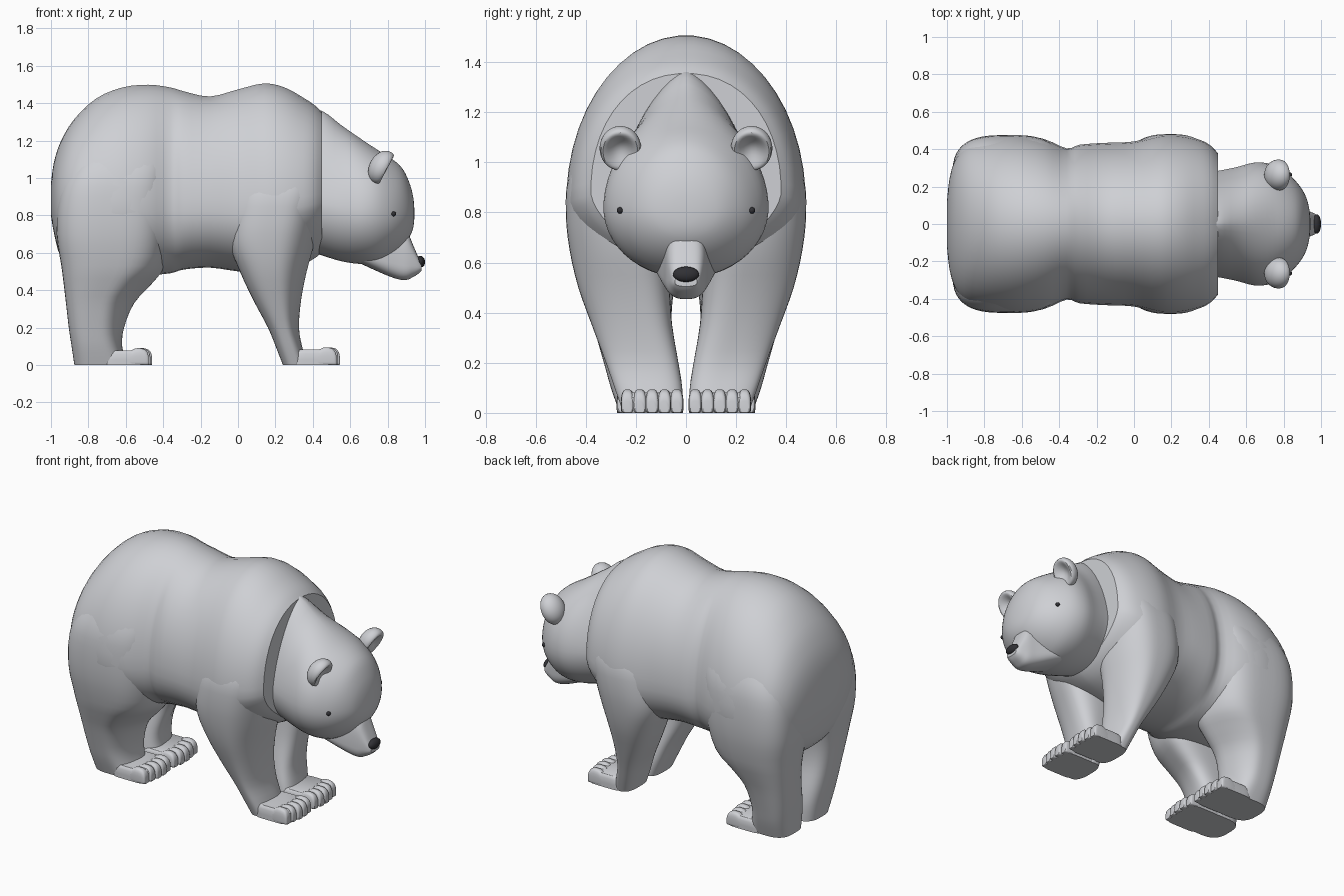
import bpy, bmesh, math
from mathutils import Matrix

if "Cube" in bpy.data.objects:
    bpy.data.objects.remove(bpy.data.objects["Cube"])


def material(name, rgb):
    m = bpy.data.materials.new(name)
    m.diffuse_color = (*rgb, 1)
    m.use_nodes = True
    m.node_tree.nodes["Principled BSDF"].inputs["Base Color"].default_value = m.diffuse_color
    return m


GREY = material("pale_grey", (0.62, 0.63, 0.66))
DARK = material("near_black", (0.03, 0.03, 0.035))


def finish(bm, name, mat, mirror=False, angle=35):
    bmesh.ops.recalc_face_normals(bm, faces=bm.faces[:])
    me = bpy.data.meshes.new(name)
    bm.to_mesh(me)
    bm.free()
    me.materials.append(mat)
    ob = bpy.data.objects.new(name, me)
    bpy.context.collection.objects.link(ob)
    if mirror:
        mod = ob.modifiers.new("mirror", 'MIRROR')
        mod.use_axis = (False, True, False)
        mod.use_mirror_merge = False
    bpy.ops.object.select_all(action='DESELECT')
    bpy.context.view_layer.objects.active = ob
    ob.select_set(True)
    bpy.ops.object.shade_smooth_by_angle(angle=math.radians(angle))
    return ob


def refine(rows, k):
    """Catmull-Rom subdivision of the section table."""
    out = []
    for i in range(len(rows) - 1):
        p = [rows[max(i - 1, 0)], rows[i], rows[i + 1], rows[min(i + 2, len(rows) - 1)]]
        for j in range(k):
            t = j / k
            out.append([0.5 * (2 * b + (c - a) * t + (2 * a - 5 * b + 4 * c - d) * t * t
                               + (3 * b - a - 3 * c + d) * t ** 3) for a, b, c, d in zip(*p)])
    return out + [list(rows[-1])]


def power(v, n):
    return math.copysign(abs(v) ** (2 / n), v)


def ring_x(row, n_low, yc, a):
    """Cross-section facing x: bottom, top, widest height, half width, upper roundness."""
    x, zb, zt, zc, hw, n = row
    s, c = math.sin(a), math.cos(a)
    if s <= 0:
        n = n_low(x) if callable(n_low) else n_low
    return x, yc + hw * power(c, n), zc + ((zt - zc) if s > 0 else (zc - zb)) * power(s, n)


def ring_z(row, n, _, a):
    """Horizontal cross-section: x range, y range, slant of the outer front corner."""
    z, x0, x1, y0, y1, cut = row
    px, py = power(math.cos(a), n), power(math.sin(a), n)
    u, w = (1 + py) / 2, (1 + px) / 2
    return x0 + (x1 - x0) * w - cut * w * w * u ** 1.5, y0 + (y1 - y0) * u, z


def skin(bm, ring, rows, n, yc=0, k=3, seg=48):
    loops = [[bm.verts.new(ring(r, n, yc, 2 * math.pi * (i + 0.5) / seg)) for i in range(seg)]
             for r in refine(rows, k)]
    for a, b in zip(loops, loops[1:]):
        for i in range(seg):
            j = (i + 1) % seg
            bm.faces.new((a[i], a[j], b[j], b[i]))
    bm.faces.new(loops[0])
    bm.faces.new(loops[-1])


def loft(name, ring, rows, n, mirror=False, k=3):
    bm = bmesh.new()
    skin(bm, ring, rows, n, k=k)
    return finish(bm, name, GREY, mirror)


# Belly is round at the rump and narrows to a keel at the chest
def belly(x):
    t = min(max((x - .05) / .35, 0), 1)
    return 2.2 - .6 * t


# Torso with rump, waist dip and shoulder hump, cut flat at the front
loft("torso", ring_x, [
    (-1.0, .80, .97, .89, .12, 2), (-.985, .71, 1.08, .88, .25, 2),
    (-.95, .58, 1.19, .87, .355, 2), (-.88, .50, 1.31, .86, .43, 2),
    (-.76, .48, 1.425, .85, .465, 2), (-.62, .48, 1.485, .85, .477, 2),
    (-.48, .48, 1.50, .85, .455, 2), (-.36, .49, 1.485, .86, .405, 2),
    (-.29, .51, 1.465, .85, .425, 2), (-.15, .52, 1.437, .85, .435, 2),
    (0, .50, 1.475, .84, .442, 2), (.14, .49, 1.507, .84, .475, 2),
    (.25, .51, 1.485, .85, .475, 2), (.35, .54, 1.43, .86, .452, 2.05),
    (.41, .57, 1.39, .87, .42, 2.1), (.448, .60, 1.355, .88, .38, 2.15)], belly)

# Hind legs and haunches
loft("hind_leg", ring_z, [
    (0, -.875, -.59, .012, .265, .02), (.1, -.89, -.61, .015, .30, .04),
    (.2, -.905, -.595, .03, .328, .07), (.33, -.92, -.535, .055, .366, .11),
    (.43, -.932, -.44, .055, .402, .13), (.53, -.945, -.37, .04, .435, .10),
    (.7, -.97, -.355, .01, .468, .06), (.9, -.96, -.35, .01, .474, .04),
    (1.05, -.90, -.355, .04, .448, .02), (1.25, -.74, -.38, .12, .355, 0)], 3.1, True)

# Front legs and shoulders
loft("front_leg", ring_z, [
    (0, .24, .37, .012, .25, .01), (.09, .205, .35, .014, .282, .02),
    (.2, .16, .335, .03, .32, .04), (.35, .08, .352, .055, .376, .065),
    (.5, .01, .387, .065, .43, .09), (.65, -.045, .43, .07, .465, .10),
    (.8, -.035, .445, .08, .480, .075), (.95, 0, .445, .1, .466, .035),
    (1.15, .1, .425, .15, .37, .01)], 2.8, True)


# Flat-soled paws with a row of narrow toes
def paw(name, heel, tip, y0, y1, top):
    bm = bmesh.new()
    skin(bm, ring_z, [(0, heel, tip - .025, y0, y1, 0), (top * .75, heel, tip - .025, y0, y1, 0),
                      (top, heel + .03, tip - .05, y0 + .012, y1 - .012, 0)], 6, k=2)
    count = 5
    w = (y1 - y0) / count
    for i in range(count):
        t = tip - .018 * abs(i - 1.5) / 2
        skin(bm, ring_x, [(t - .11, 0, top - .01, .03, w * .5, 3), (t - .07, 0, top + .012, .03, w * .54, 3),
                          (t - .025, 0, top + .008, .03, w * .52, 3), (t - .006, 0, top - .012, .03, w * .48, 3),
                          (t, .002, top - .035, .02, w * .38, 3)], 5, y0 + w * (i + .5), 2, 20)
    finish(bm, name, GREY, True)


paw("front_paw", .29, .549, .012, .258, .082)
paw("hind_paw", -.72, -.455, .012, .275, .078)

# Neck and head in one sweep, ridged at the nape and round at the face
loft("head_and_neck", ring_x, [
    (.34, .62, 1.38, .85, .27, 1.5), (.45, .585, 1.36, .85, .285, 1.5),
    (.55, .555, 1.285, .83, .305, 1.65), (.65, .54, 1.215, .82, .33, 1.85),
    (.74, .545, 1.155, .82, .318, 2), (.82, .585, 1.105, .81, .272, 2),
    (.88, .635, 1.05, .81, .212, 2), (.92, .69, .965, .81, .145, 2),
    (.938, .74, .89, .81, .075, 2), (.943, .79, .83, .81, .02, 2)], 2)

# Tapered muzzle
loft("muzzle", ring_x, [
    (.66, .54, .70, .60, .13, 3), (.77, .49, .72, .57, .108, 3),
    (.85, .46, .735, .55, .09, 3), (.90, .455, .72, .54, .08, 3),
    (.935, .47, .645, .54, .069, 3), (.965, .488, .575, .53, .056, 3),
    (.982, .505, .545, .522, .044, 3)], 2.6)


# Rounded details
def ball(name, centre, radii, mat, mirror=False, tilt=0, cup=0):
    bm = bmesh.new()
    bmesh.ops.create_uvsphere(bm, u_segments=32, v_segments=20, radius=1)
    for v in bm.verts:
        if v.co.x > 0:
            v.co.x *= 1 - cup * v.co.x ** 2
    bm.transform(Matrix.Translation(centre) @ Matrix.Rotation(math.radians(tilt), 4, 'Y')
                 @ Matrix.Diagonal((*radii, 1)))
    return finish(bm, name, mat, mirror)


ball("ear", (.772, .262, 1.056), (.07, .083, .094), GREY, True, 28, 1.1)
ball("nose", (.976, 0, .553), (.024, .052, .031), DARK, tilt=-10)
ball("eye", (.832, .263, .808), (.013, .013, .013), DARK, True)
